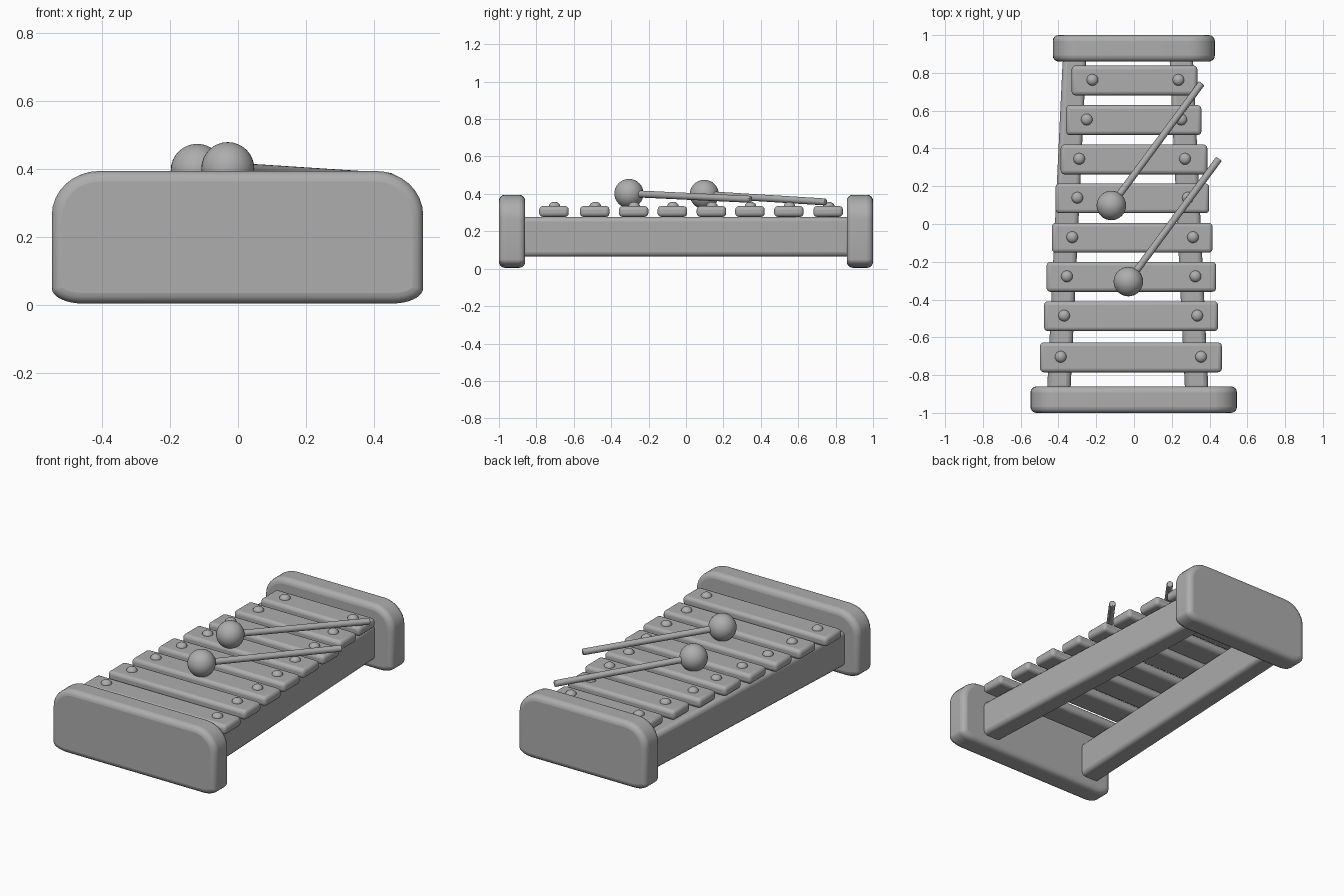
import bpy, bmesh, math
from mathutils import Vector

if "Cube" in bpy.data.objects:
    bpy.data.objects.remove(bpy.data.objects["Cube"])

grey = bpy.data.materials.new("plain grey")
grey.diffuse_color = (0.42, 0.42, 0.42, 1)
grey.use_nodes = True
grey.node_tree.nodes["Principled BSDF"].inputs["Base Color"].default_value = grey.diffuse_color


def finish(name, bm, bevel=0, segments=3, angle=40):
    bmesh.ops.recalc_face_normals(bm, faces=bm.faces)
    mesh = bpy.data.meshes.new(name)
    bm.to_mesh(mesh)
    bm.free()
    mesh.materials.append(grey)
    ob = bpy.data.objects.new(name, mesh)
    bpy.context.collection.objects.link(ob)
    if bevel:
        mod = ob.modifiers.new("rounding", "BEVEL")
        mod.width, mod.segments = bevel, segments
        mod.limit_method, mod.angle_limit = "ANGLE", math.radians(35)
    bpy.context.view_layer.objects.active = ob
    ob.select_set(True)
    bpy.ops.object.shade_smooth_by_angle(angle=math.radians(angle))
    ob.select_set(False)
    return ob


def prism(outline, offset):
    """Extrude a closed outline along an offset."""
    bm = bmesh.new()
    face = bm.faces.new([bm.verts.new(p) for p in outline])
    new = bmesh.ops.extrude_face_region(bm, geom=[face])["geom"]
    bmesh.ops.translate(bm, vec=offset,
                        verts=[v for v in new if isinstance(v, bmesh.types.BMVert)])
    return bm


def end_panel(name, x0, x1, y0, y1, z0, z1):
    # corners: centre, radii and start angle, counter-clockwise
    tx, tz, bx, bz = 0.14, 0.13, 0.09, 0.045
    corners = [(x1 - tx, z1 - tz, tx, tz, 0), (x0 + tx, z1 - tz, tx, tz, 90),
               (x0 + bx, z0 + bz, bx, bz, 180), (x1 - bx, z0 + bz, bx, bz, 270)]
    pts = []
    for cx, cz, rx, rz, start in corners:
        for i in range(9):
            a = math.radians(start + i * 90 / 8)
            pts.append((cx + rx * math.cos(a), y0, cz + rz * math.sin(a)))
    finish(name, prism(pts, (0, y1 - y0, 0)), 0.042, 4)


def rail(name, x_front, x_back, half=0.062):
    # sloping rail running between the end panels
    y, z0, z1 = 0.88, 0.065, 0.277
    pts = [(x_front - half, -y, z0), (x_front + half, -y, z0),
           (x_front + half, -y, z1), (x_front - half, -y, z1)]
    finish(name, prism(pts, (x_back - x_front, 2 * y, 0)), 0.025, 3)


def tone_bar(name, x0, x1, y, half=0.079):
    pts = [(x0, y - half, 0.277), (x1, y - half, 0.277),
           (x1, y + half, 0.277), (x0, y + half, 0.277)]
    finish(name, prism(pts, (0, 0, 0.058)), 0.02, 3)


def ball(name, centre, radius, squash=1, u=32, v=16):
    bm = bmesh.new()
    bmesh.ops.create_uvsphere(bm, u_segments=u, v_segments=v, radius=radius)
    bmesh.ops.scale(bm, vec=(1, 1, squash), verts=bm.verts)
    bmesh.ops.translate(bm, vec=centre, verts=bm.verts)
    finish(name, bm)


def stick(name, a, b, radius):
    a, b = Vector(a), Vector(b)
    bm = bmesh.new()
    bmesh.ops.create_cone(bm, cap_ends=True, segments=16, radius1=radius,
                          radius2=radius, depth=(b - a).length)
    bmesh.ops.rotate(bm, matrix=(b - a).to_track_quat("Z", "Y").to_matrix(), verts=bm.verts)
    bmesh.ops.translate(bm, vec=(a + b) / 2, verts=bm.verts)
    finish(name, bm, 0.005, 2)


# Frame
end_panel("front_panel", -0.548, 0.545, -1.0, -0.86, 0.005, 0.395)
end_panel("back_panel", -0.43, 0.428, 0.86, 1.0, 0.005, 0.395)
rail("left_rail", -0.398, -0.315)
rail("right_rail", 0.332, 0.25)

# Tone bars: left end, right end, y, left screw, right screw
bars = [(-0.33, 0.335, 0.76, -0.22, 0.235), (-0.36, 0.357, 0.55, -0.25, 0.25),
        (-0.388, 0.388, 0.342, -0.29, 0.27), (-0.415, 0.398, 0.136, -0.30, 0.285),
        (-0.435, 0.416, -0.073, -0.327, 0.312), (-0.463, 0.435, -0.28, -0.355, 0.325),
        (-0.476, 0.445, -0.488, -0.37, 0.335), (-0.498, 0.465, -0.706, -0.388, 0.355)]
for i, (x0, x1, y, left, right) in enumerate(bars, 1):
    tone_bar(f"tone_bar_{i}", x0, x1, y)
    for side, x in (("left", left), ("right", right)):
        ball(f"{side}_screw_{i}", (x, y + 0.003, 0.333), 0.031, 0.8, 16, 10)

# Mallets
for i, (head, tip) in enumerate([((-0.12, 0.098, 0.397), (0.358, 0.745, 0.357)),
                                 ((-0.03, -0.305, 0.402), (0.45, 0.345, 0.371))], 1):
    ball(f"mallet_head_{i}", head, 0.078)
    stick(f"mallet_stick_{i}", head, tip, 0.0185)
